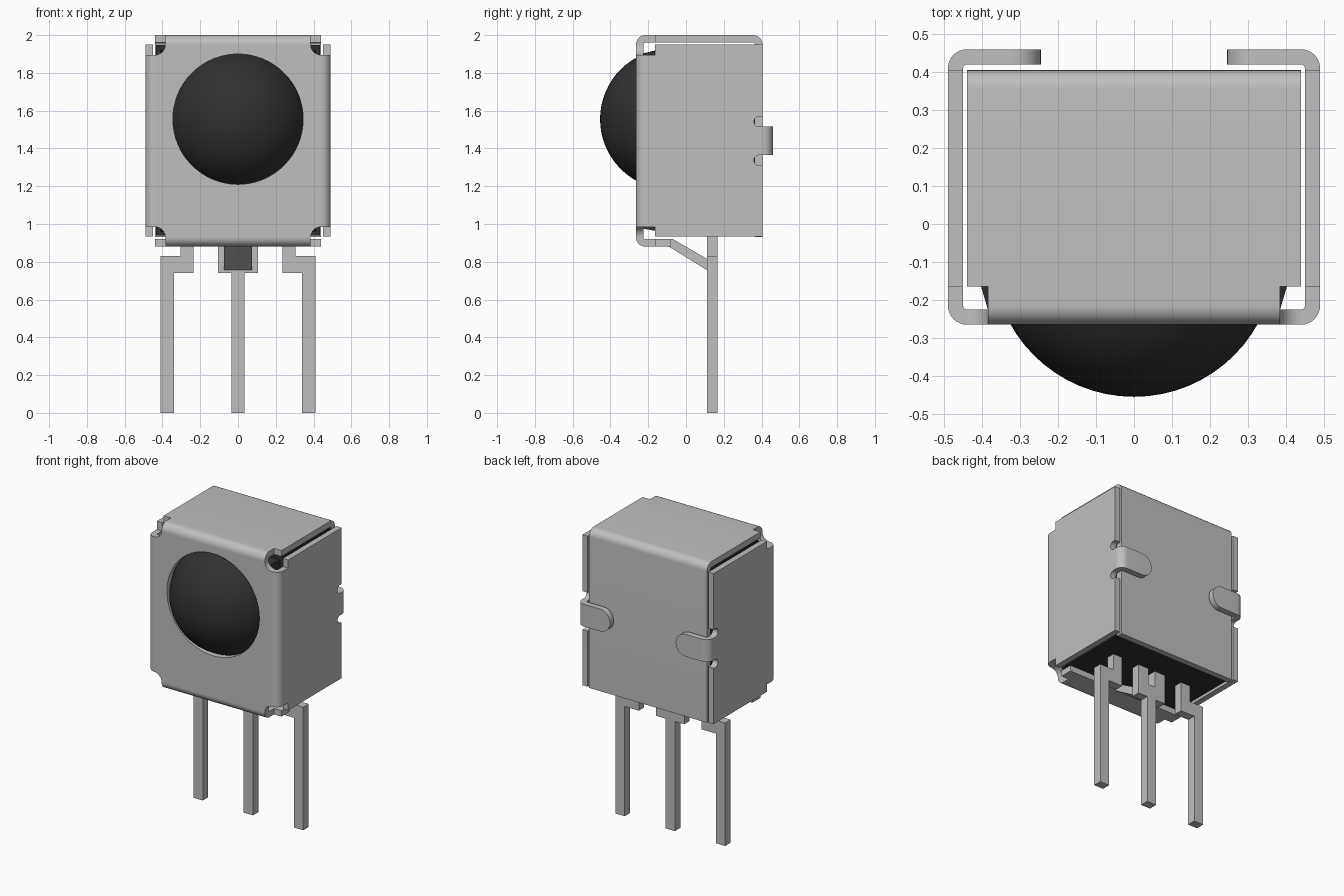
import bpy, bmesh, math
from mathutils import Vector

cube = bpy.data.objects.get("Cube")
if cube:
    bpy.data.objects.remove(cube)


def material(name, rgb, rough):
    m = bpy.data.materials.new(name)
    m.use_nodes = True
    m.diffuse_color = (*rgb, 1)
    b = m.node_tree.nodes["Principled BSDF"]
    b.inputs["Base Color"].default_value = (*rgb, 1)
    b.inputs["Roughness"].default_value = rough
    return m


METAL = material("grey metal", (0.52, 0.52, 0.52), 0.5)
BLACK = material("black plastic", (0.03, 0.03, 0.03), 0.5)
made = []


def finish(name, bm, mat, mirror=False):
    bmesh.ops.recalc_face_normals(bm, faces=bm.faces)
    me = bpy.data.meshes.new(name)
    bm.to_mesh(me)
    bm.free()
    me.materials.append(mat)
    ob = bpy.data.objects.new(name, me)
    bpy.context.collection.objects.link(ob)
    if mirror:
        ob.modifiers.new("Mirror", "MIRROR").use_mirror_merge = False
    made.append(ob)
    return ob


def extrude(name, loops, axis, lo, hi, mat=METAL, mirror=False):
    """Extrude an outline (plus optional holes) along an axis from lo to hi.
    Outline coordinates: x -> (y, z), y -> (x, z), z -> (x, y)."""
    i = "xyz".index(axis)

    def place(p, w):
        c = list(p)
        c.insert(i, w)
        return Vector(c)

    bm = bmesh.new()
    rings = [[bm.verts.new(place(p, lo)) for p in loop] for loop in loops]
    if len(rings) == 1:
        bm.faces.new(rings[0])
    else:
        edges = [bm.edges.new((r[k - 1], r[k])) for r in rings for k in range(len(r))]
        bmesh.ops.triangle_fill(bm, edges=edges, use_beauty=True)
    new = bmesh.ops.extrude_face_region(bm, geom=bm.faces[:], use_keep_orig=True)
    verts = [g for g in new["geom"] if isinstance(g, bmesh.types.BMVert)]
    bmesh.ops.translate(bm, verts=verts, vec=place((0, 0), hi - lo))
    return finish(name, bm, mat, mirror)


def arc(cx, cy, r, a0, a1, n=10):
    return [(cx + r * math.cos(math.radians(a0 + (a1 - a0) * k / n)),
             cy + r * math.sin(math.radians(a0 + (a1 - a0) * k / n))) for k in range(n + 1)]


def bent(path, t=0.04, r=0.03, n=8):
    """Outline of sheet metal of thickness t following a centre path with rounded bends."""
    path = [Vector(p) for p in path]
    rail = []
    for k, p in enumerate(path):
        d0 = (p - path[k - 1]).normalized() if k else None
        d1 = (path[k + 1] - p).normalized() if k < len(path) - 1 else None
        if d0 is None or d1 is None:
            d = d0 or d1
            rail.append((p, Vector((-d.y, d.x))))
            continue
        turn = math.atan2(d0.x * d1.y - d0.y * d1.x, d0.dot(d1))
        side = math.copysign(1, turn)
        n0 = Vector((-d0.y, d0.x))
        centre = p - d0 * r * math.tan(abs(turn) / 2) + n0 * r * side
        for j in range(n + 1):
            a = turn * j / n
            nn = Vector((n0.x * math.cos(a) - n0.y * math.sin(a),
                         n0.x * math.sin(a) + n0.y * math.cos(a)))
            rail.append((centre - nn * r * side, nn))
    return [tuple(p + m * t / 2) for p, m in rail] + [tuple(p - m * t / 2) for p, m in reversed(rail)]


# Front plate: round relief cuts at the corners and a round window
outline = (arc(0.44, 1.95, 0.055, 270, 180) + arc(-0.44, 1.95, 0.055, 0, -90)
           + arc(-0.44, 0.93, 0.055, 90, 0) + arc(0.44, 0.93, 0.055, 180, 90))
window = arc(0, 1.555, 0.345, 0, 360, 64)[:-1]
extrude("front_plate", [outline, window], "y", -0.265, -0.225)

# Top fold, then the wider top sheet that bends down into the back
extrude("top_fold", [bent([(-0.245, 1.95), (-0.245, 1.98), (-0.165, 1.98)])], "x", -0.385, 0.385)
extrude("top_and_back", [bent([(-0.165, 1.98), (0.385, 1.98), (0.385, 0.93)])], "x", -0.44, 0.44)

# Bottom fold, short bottom flange and the slanted ground tab to the middle pin
extrude("bottom_fold", [bent([(-0.245, 0.93), (-0.245, 0.90), (-0.165, 0.90)])], "x", -0.385, 0.385)
extrude("bottom_flange", [[(-0.165, 0.88), (-0.08, 0.88), (-0.08, 0.92), (-0.165, 0.92)]],
        "x", -0.44, 0.44)
extrude("ground_tab", [[(-0.09, 0.88), (0.112, 0.755), (0.112, 0.815), (-0.07, 0.92), (-0.09, 0.92)]],
        "x", -0.075, 0.075)

# Side folds and side plates, with two relief notches beside each locking tab
extrude("side_fold", [bent([(0.44, -0.245), (0.47, -0.245), (0.47, -0.165)])],
        "z", 0.985, 1.895, mirror=True)
side = [(-0.165, 0.935), (0.405, 0.935)]
for z in (1.3375, 1.5425):
    side += [(0.405, z - 0.0275)] + arc(0.3875, z, 0.0275, 270, 90) + [(0.405, z + 0.0275)]
side += [(0.405, 1.95), (-0.165, 1.95)]
extrude("side_plate", [side], "x", 0.45, 0.49, mirror=True)

# Locking tabs folded over the back, with rounded tips
extrude("locking_tab", [bent([(0.47, 0.405), (0.47, 0.44), (0.32, 0.44)])],
        "z", 1.365, 1.515, mirror=True)
extrude("locking_tab_tip", [arc(0.32, 1.44, 0.075, 90, 270, 16)], "y", 0.42, 0.46, mirror=True)

# Black body with a tapered front
extrude("body", [[(-0.435, 0.94), (0.435, 0.94), (0.435, 1.948), (-0.435, 1.948)]],
        "y", -0.14, 0.364, BLACK)
bm = bmesh.new()
rings = [[bm.verts.new((sx * hx, y, 1.44 + sz * hz)) for sx, sz in ((-1, -1), (1, -1), (1, 1), (-1, 1))]
         for y, hx, hz in ((-0.14, 0.41, 0.48), (-0.224, 0.385, 0.465))]
for ring in rings:
    bm.faces.new(ring)
for k in range(4):
    bm.faces.new((rings[0][k - 1], rings[0][k], rings[1][k], rings[1][k - 1]))
finish("body_front", bm, BLACK)

# Domed lens
bm = bmesh.new()
bmesh.ops.create_uvsphere(bm, u_segments=64, v_segments=32, radius=0.373)
bmesh.ops.translate(bm, verts=bm.verts, vec=(0, -0.082, 1.555))
finish("lens", bm, BLACK)

# Pins: cranked outer pair and a forked middle one
extrude("outer_pin", [[(0.34, 0), (0.41, 0), (0.41, 0.83), (0.305, 0.83), (0.305, 0.96),
                       (0.235, 0.96), (0.235, 0.74), (0.34, 0.74)]], "y", 0.11, 0.168, mirror=True)
half = [(0.035, 0), (0.035, 0.74), (0.105, 0.74), (0.105, 0.96), (0.025, 0.96), (0.025, 0.83)]
extrude("middle_pin", [half + [(-x, z) for x, z in reversed(half)]], "y", 0.11, 0.168)

# Smooth bends and dome, crisp edges
bpy.ops.object.select_all(action="DESELECT")
for ob in made:
    ob.select_set(True)
bpy.context.view_layer.objects.active = made[0]
bpy.ops.object.shade_smooth_by_angle(angle=math.radians(30))
